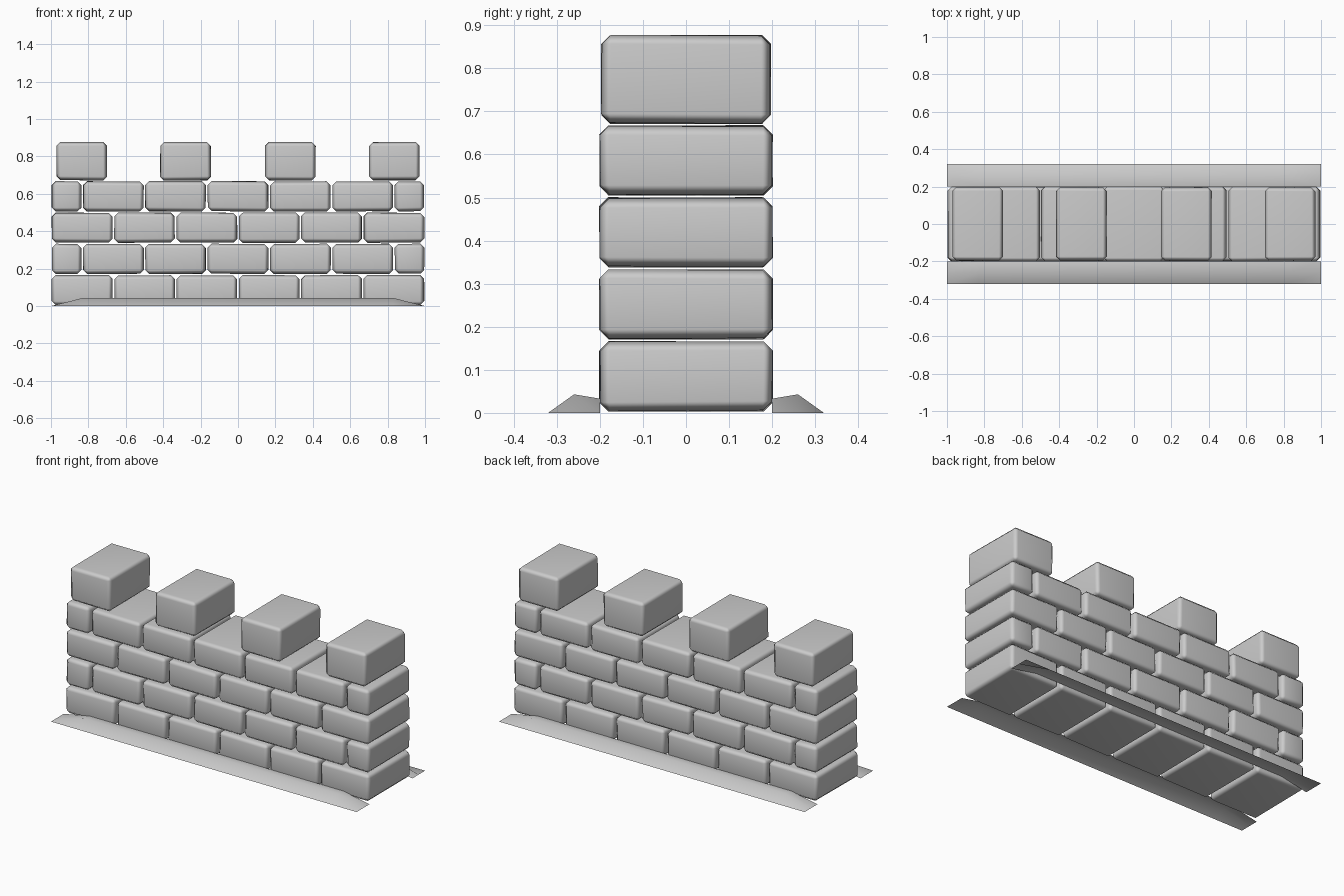
import bpy, bmesh, random
from mathutils import Vector

random.seed(4)
cube = bpy.data.objects.get("Cube")
if cube:
    bpy.data.objects.remove(cube, do_unlink=True)

stone = bpy.data.materials.new("grey stone")
stone.use_nodes = True
GREY = (0.6, 0.6, 0.6, 1)
stone.diffuse_color = GREY
stone.node_tree.nodes["Principled BSDF"].inputs["Base Color"].default_value = GREY


def add_object(name, bm):
    mesh = bpy.data.meshes.new(name)
    bm.to_mesh(mesh)
    bm.free()
    mesh.materials.append(stone)
    obj = bpy.data.objects.new(name, mesh)
    bpy.context.collection.objects.link(obj)
    return obj


def block(name, x0, x1, z0, z1, depth=0.2):
    """A slightly uneven stone block with chamfered edges."""
    bm = bmesh.new()
    bmesh.ops.create_cube(bm, size=1)
    centre = Vector(((x0 + x1) / 2, 0, (z0 + z1) / 2))
    size = Vector((x1 - x0, 2 * depth, z1 - z0))
    for v in bm.verts:
        wobble = Vector([random.uniform(-0.002, 0.002) for _ in range(3)])
        v.co = centre + v.co * size + wobble
    obj = add_object(name, bm)
    for face in obj.data.polygons:
        face.use_smooth = True
    bevel = obj.modifiers.new("chamfer", "BEVEL")
    bevel.width = 0.021
    bevel.segments = 1
    bevel.limit_method = "NONE"
    normals = obj.modifiers.new("flat faces", "WEIGHTED_NORMAL")
    normals.keep_sharp = True
    return obj


# Four courses, alternating six full bricks with five full and two half bricks
GAP = 0.005
PITCH = 1 / 3
for row in range(4):
    z0 = 0.005 + row * 0.167
    if row % 2 == 0:
        joints = [-1 + i * PITCH for i in range(7)]
    else:
        joints = [-1] + [(i - 2.5) * PITCH for i in range(6)] + [1]
    for i, (a, b) in enumerate(zip(joints, joints[1:])):
        block(f"brick_row{row + 1}_{i + 1}", a + GAP, b - GAP, z0, z0 + 0.16)

# Merlons along the top
for i, x in enumerate((-0.835, -0.28, 0.28, 0.835)):
    block(f"merlon_{i + 1}", x - 0.135, x + 0.135, 0.672, 0.876, 0.196)

# Low earth banks along the front and back, open underneath
for name, side in (("front_bank", -1), ("back_bank", 1)):
    bm = bmesh.new()
    rows = []
    for y, z in ((0.32, 0), (0.26, 0.043), (0.2, 0.033)):
        rows.append([bm.verts.new((x, side * y, z if abs(x) < 1 else 0))
                     for x in (-1, -0.83, 0.83, 1)])
    for low, high in zip(rows, rows[1:]):
        for i in range(3):
            bm.faces.new((low[i], low[i + 1], high[i + 1], high[i]))
    bm.normal_update()
    for f in bm.faces:
        if f.normal.z < 0:
            f.normal_flip()
        f.smooth = True
    add_object(name, bm)
